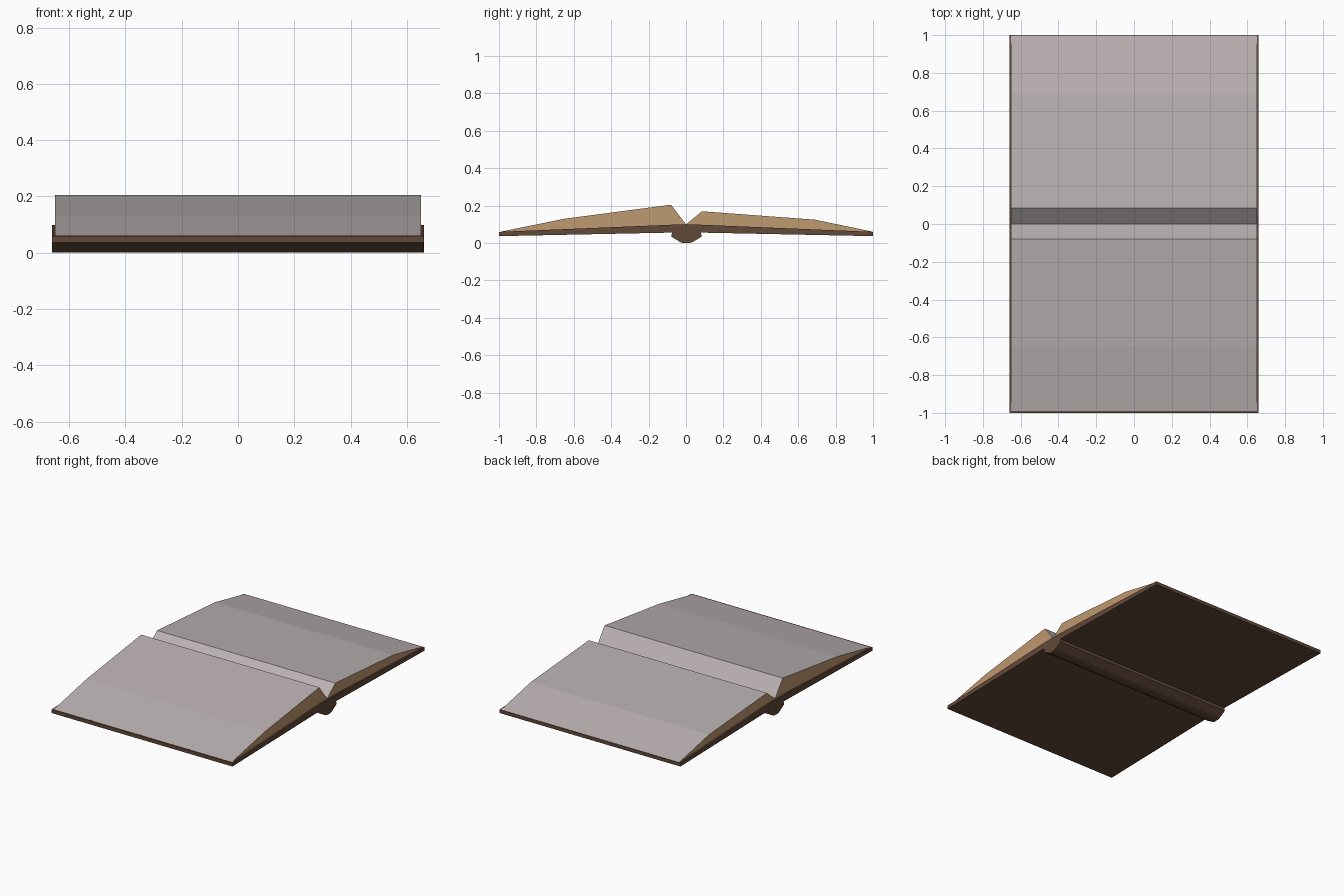
import bpy, bmesh

if "Cube" in bpy.data.objects:
    bpy.data.objects.remove(bpy.data.objects["Cube"])


def material(name, rgb):
    m = bpy.data.materials.new(name)
    m.diffuse_color = (*rgb, 1)
    m.use_nodes = True
    m.node_tree.nodes["Principled BSDF"].inputs["Base Color"].default_value = m.diffuse_color
    return m


PAPER = material("grey paper", (0.49, 0.44, 0.445))
EDGE = material("tan page edge", (0.515, 0.319, 0.162))
LEATHER = material("brown leather", (0.122, 0.067, 0.041))


def extrude_profile(name, profile, half_width, mats, end_index=0):
    """Extrude a (y, z) outline along x; end caps take end_index."""
    bm = bmesh.new()
    face = bm.faces.new([bm.verts.new((-half_width, y, z)) for y, z in profile])
    ext = bmesh.ops.extrude_face_region(bm, geom=[face])
    moved = [v for v in ext["geom"] if isinstance(v, bmesh.types.BMVert)]
    bmesh.ops.translate(bm, verts=moved, vec=(2 * half_width, 0, 0))
    bmesh.ops.recalc_face_normals(bm, faces=bm.faces)
    for f in bm.faces:
        f.material_index = end_index if abs(f.normal.x) > 0.5 else 0
    mesh = bpy.data.meshes.new(name)
    bm.to_mesh(mesh)
    bm.free()
    for m in mats:
        mesh.materials.append(m)
    obj = bpy.data.objects.new(name, mesh)
    bpy.context.collection.objects.link(obj)
    return obj


# Cover boards, bent over the spine
extrude_profile("cover", [(-1, 0.06), (-0.08, 0.098), (0.08, 0.098), (1, 0.06),
                          (1, 0.037), (0.08, 0.056), (-0.08, 0.056), (-1, 0.037)],
                0.66, [LEATHER])

# Rounded spine under the boards
extrude_profile("spine", [(-0.075, 0.06), (-0.078, 0.034), (-0.03, 0.005), (-0.015, 0),
                          (0.015, 0), (0.035, 0.005), (0.083, 0.034), (0.08, 0.06)],
                0.66, [LEATHER])

# Two page blocks meeting at the gutter
extrude_profile("front_pages", [(-0.99, 0.061), (-0.65, 0.13), (-0.08, 0.205),
                                (0, 0.1), (0, 0.095), (-0.08, 0.095), (-0.985, 0.058)],
                0.65, [PAPER, EDGE], 1)
extrude_profile("back_pages", [(0, 0.095), (0, 0.1), (0.085, 0.17), (0.69, 0.125),
                               (0.998, 0.061), (0.995, 0.058), (0.08, 0.095)],
                0.65, [PAPER, EDGE], 1)
